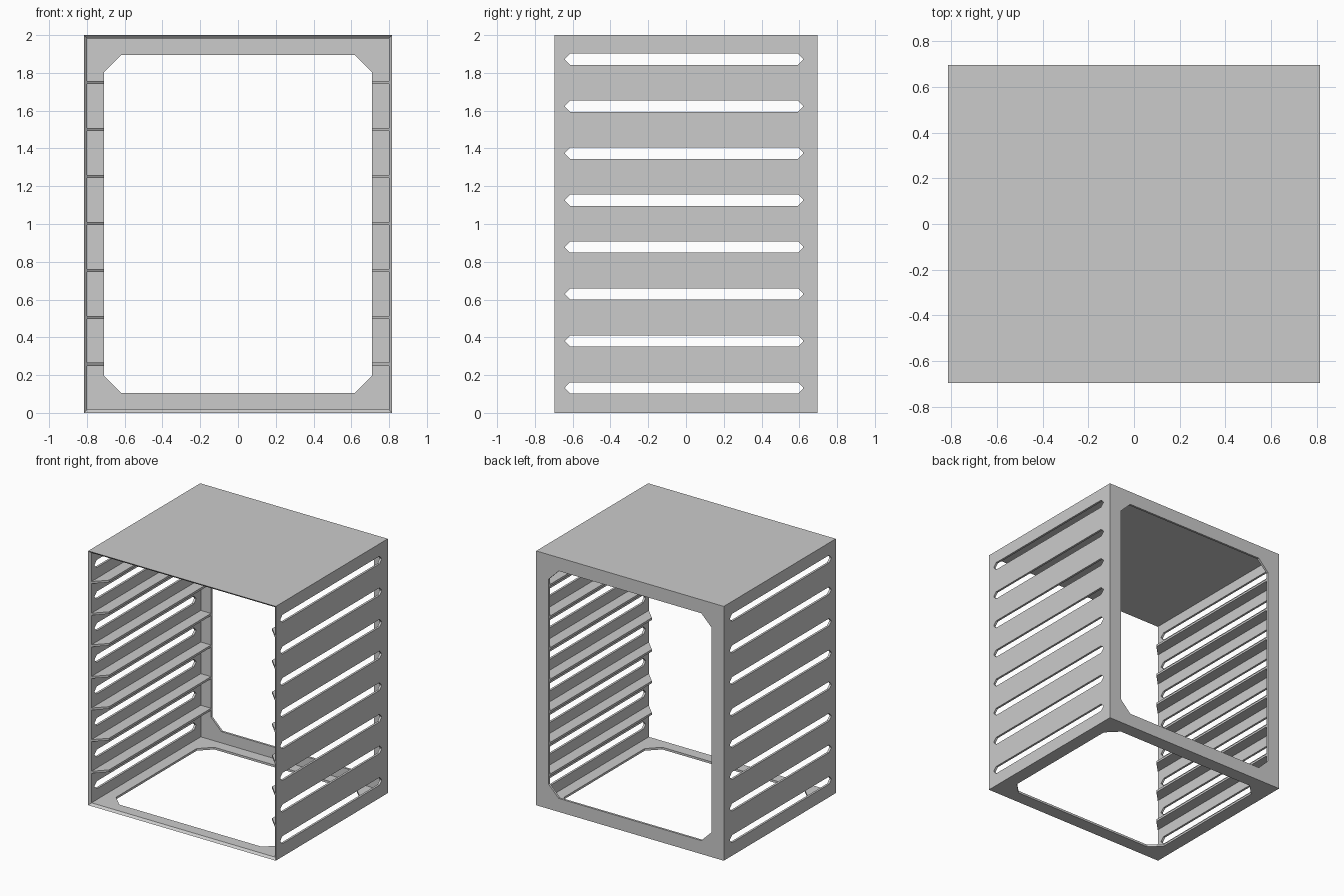
import bpy
import bmesh
from mathutils import Vector

W, D, H = 0.816, 0.696, 2.0      # half width, half depth, height
T = 0.017                        # sheet thickness
LIP = 0.106                      # frame width around the openings
CUT = 0.09                       # corner cut of the openings
PITCH = 0.2486                   # slot and rail spacing

if "Cube" in bpy.data.objects:
    bpy.data.objects.remove(bpy.data.objects["Cube"], do_unlink=True)

metal = bpy.data.materials.new("grey_metal")
metal.use_nodes = True
grey = (0.6, 0.6, 0.6, 1)
metal.diffuse_color = grey
metal.node_tree.nodes["Principled BSDF"].inputs["Base Color"].default_value = grey


def rect(u0, u1, v0, v1, cut=0):
    """Rectangle outline, optionally with cut corners."""
    if not cut:
        return [(u0, v0), (u1, v0), (u1, v1), (u0, v1)]
    return [(u0 + cut, v0), (u1 - cut, v0), (u1, v0 + cut), (u1, v1 - cut),
            (u1 - cut, v1), (u0 + cut, v1), (u0, v1 - cut), (u0, v0 + cut)]


def finish(name, bm):
    bmesh.ops.recalc_face_normals(bm, faces=bm.faces)
    mesh = bpy.data.meshes.new(name)
    bm.to_mesh(mesh)
    bm.free()
    mesh.materials.append(metal)
    obj = bpy.data.objects.new(name, mesh)
    bpy.context.collection.objects.link(obj)
    return obj


def panel(name, bounds, holes, place):
    """Sheet with mitred rim and holes; place maps (u, v, depth) to a point."""
    u0, u1, v0, v1 = bounds
    outer = [rect(u0, u1, v0, v1)] + holes
    inner = [rect(u0 + T, u1 - T, v0 + T, v1 - T)] + holes
    bm = bmesh.new()
    layers = []
    for loops, depth in ((outer, 0), (inner, T)):
        rings, edges = [], []
        for loop in loops:
            ring = [bm.verts.new(place(u, v, depth)) for u, v in loop]
            edges += [bm.edges.new((a, b)) for a, b in zip(ring, ring[1:] + ring[:1])]
            rings.append(ring)
        normal = Vector(place(0, 0, 1)) - Vector(place(0, 0, 0))
        bmesh.ops.triangle_fill(bm, use_beauty=True, edges=edges, normal=normal)
        layers.append(rings)
    for a, b in zip(*layers):
        for i in range(len(a)):
            j = (i + 1) % len(a)
            bm.faces.new((a[i], a[j], b[j], b[i]))
    return finish(name, bm)


def rail(name, side, z):
    """Flat support rail with a cut front corner."""
    outline = [(W - T, T - D), (W - LIP, T - D + CUT), (W - LIP, D - T), (W - T, D - T)]
    bm = bmesh.new()
    face = bm.faces.new([bm.verts.new((side * x, y, z - T / 2)) for x, y in outline])
    ext = bmesh.ops.extrude_face_region(bm, geom=[face], use_keep_orig=True)
    verts = [g for g in ext["geom"] if isinstance(g, bmesh.types.BMVert)]
    bmesh.ops.translate(bm, verts=verts, vec=(0, 0, T))
    return finish(name, bm)


# Top, floor and back sheets
opening = rect(LIP - W, W - LIP, LIP - D, D - LIP, CUT)
panel("top_panel", (-W, W, -D, D), [], lambda u, v, d: (u, v, H - d))
panel("floor_frame", (-W, W, -D, D), [opening], lambda u, v, d: (u, v, d))
panel("back_frame", (-W, W, 0, H), [rect(LIP - W, W - LIP, LIP, H - LIP, CUT)],
      lambda u, v, d: (u, D - d, v))

# Slotted side walls with support rails between the slots
slots = [rect(-0.64, 0.62, z - 0.03, z + 0.03, 0.027)
         for z in (0.132 + i * PITCH for i in range(8))]
for side, label in ((1, "left"), (-1, "right")):
    panel(label + "_wall", (-D, D, 0, H), slots,
          lambda u, v, d: (side * (W - d), u, v))
    for i in range(7):
        rail(f"{label}_rail_{i + 1}", side, 0.257 + i * PITCH)
